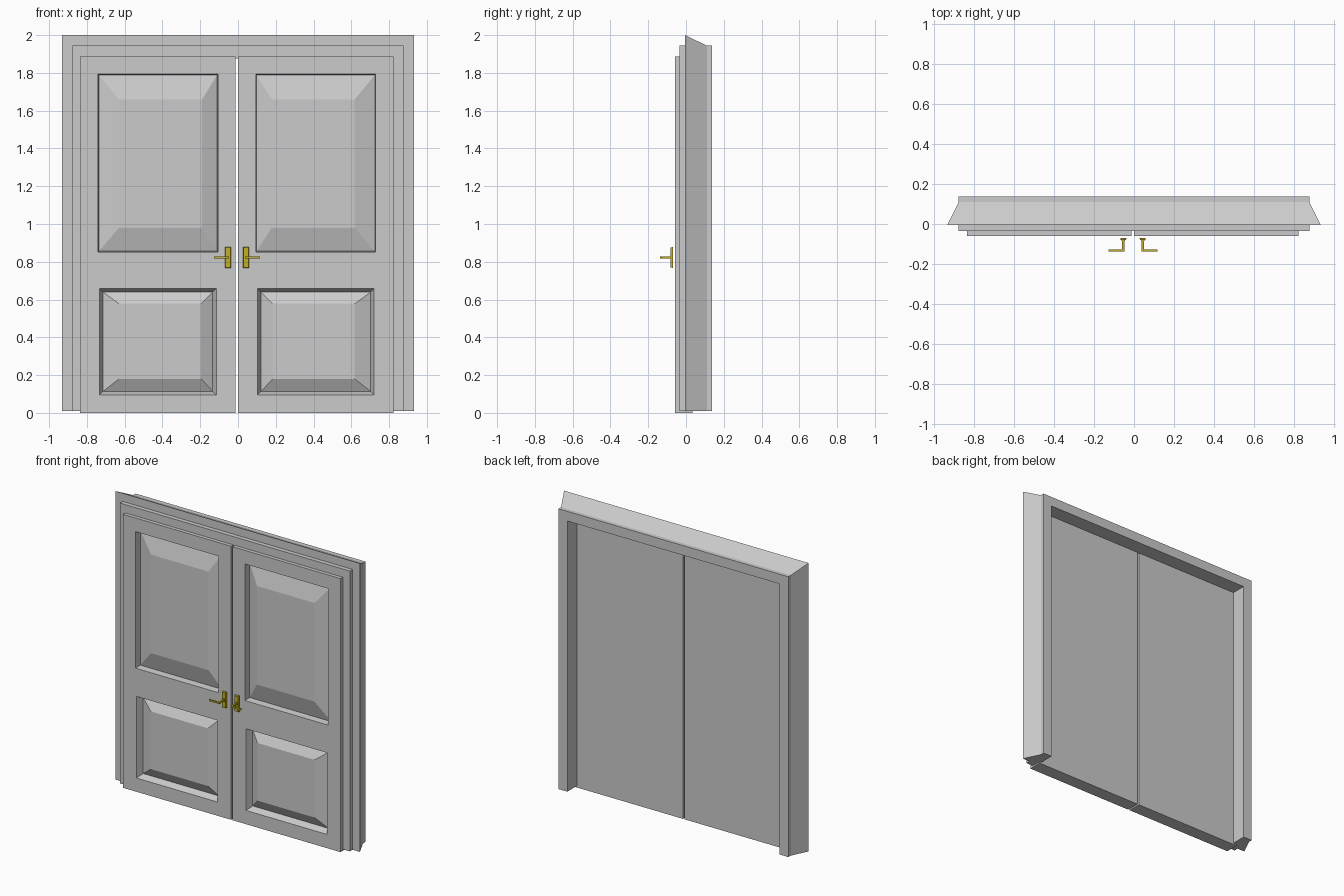
import bpy, bmesh

if "Cube" in bpy.data.objects:
    bpy.data.objects.remove(bpy.data.objects["Cube"])

GOLD = bpy.data.materials.new("brass")
GOLD.diffuse_color = (0.55, 0.43, 0.02, 1)
GOLD.use_nodes = True
GOLD.node_tree.nodes["Principled BSDF"].inputs["Base Color"].default_value = GOLD.diffuse_color
MID = -0.006            # mirror line between the two doors
FRONT, BACK = -0.059, 0.034


def finish(bm, name, mat=None):
    bmesh.ops.remove_doubles(bm, verts=bm.verts, dist=1e-5)
    bmesh.ops.recalc_face_normals(bm, faces=bm.faces)
    me = bpy.data.meshes.new(name)
    bm.to_mesh(me)
    bm.free()
    ob = bpy.data.objects.new(name, me)
    bpy.context.collection.objects.link(ob)
    if mat:
        me.materials.append(mat)
    return ob


def ring(bm, x0, x1, z0, z1, y):
    return [bm.verts.new((x, y, z)) for x, z in ((x0, z0), (x1, z0), (x1, z1), (x0, z1))]


def bridge(bm, a, b, sides=(0, 1, 2, 3)):
    n = len(a)
    for i in sides:
        bm.faces.new((a[i], a[(i + 1) % n], b[(i + 1) % n], b[i]))


def box(bm, x0, x1, y0, y1, z0, z1, taper=0.0):
    a = ring(bm, x0, x1, z0, z1, y1)
    b = ring(bm, x0 + taper, x1 - taper, z0 + taper, z1 - taper, y0)
    bridge(bm, a, b)
    bm.faces.new(a)
    bm.faces.new(b)


# Door frame: one moulding profile swept up, across and down
profile = [(0.81, 0.137), (0.877, 0.137), (0.877, 0.110), (0.933, -0.004),
           (0.877, -0.004), (0.877, -0.034), (0.81, -0.034)]
bm = bmesh.new()
stations = []
for sx, top in ((-1, False), (-1, True), (1, True), (1, False)):
    stations.append([bm.verts.new((sx * o, y, o + 1.067 if top else 0.01)) for o, y in profile])
for a, b in zip(stations, stations[1:]):
    bridge(bm, a, b, range(len(profile)))
bm.faces.new(stations[0])
bm.faces.new(stations[-1])
finish(bm, "door_frame")

# Door bands, each holding a raised panel:
# (band z, open side of the shell, opening, wall slope, field)
bands = [
    ((0.0, 0.755), 0, (-0.733, -0.115, 0.095, 0.658), 0.019, (-0.63, -0.195, 0.18, 0.578)),
    ((0.755, 1.887), 2, (-0.741, -0.106, 0.851, 1.793), 0.005, (-0.63, -0.19, 0.98, 1.66)),
]


def door(name, flip):
    def xs(a, b):
        return (2 * MID - b, 2 * MID - a) if flip else (a, b)
    bm = bmesh.new()
    for (z0, z1), end, op, s, field in bands:
        edge = xs(-0.836, -0.012)
        back = ring(bm, *edge, z0, z1, BACK)
        front = ring(bm, *edge, z0, z1, FRONT)
        opening = ring(bm, *xs(op[0], op[1]), op[2], op[3], FRONT)
        recess = ring(bm, *xs(op[0] + s, op[1] - s), op[2] + s, op[3] - s, FRONT + 0.045)
        raised = ring(bm, *xs(field[0], field[1]), field[2], field[3], FRONT + 0.01)
        bm.faces.new(back)
        bridge(bm, back, front, (1, 3, end))
        bridge(bm, front, opening)
        bridge(bm, opening, recess)
        bridge(bm, recess, raised)
        bm.faces.new(raised)
    finish(bm, name)


door("left_door", False)
door("right_door", True)


# Lever handles: back plate, rose, stem and lever
def handle(name, s):
    c = -0.005

    def part(bm, a, b, *rest):
        x0, x1 = sorted((c + s * a, c + s * b))
        box(bm, x0, x1, *rest)
    bm = bmesh.new()
    part(bm, 0.032, 0.064, -0.081, -0.069, 0.767, 0.878, 0.003)
    part(bm, 0.039, 0.057, -0.086, -0.080, 0.814, 0.834)
    part(bm, 0.042, 0.054, -0.137, -0.085, 0.818, 0.829)
    part(bm, 0.054, 0.122, -0.137, -0.127, 0.818, 0.829)
    finish(bm, name, GOLD)


handle("left_handle", -1)
handle("right_handle", 1)
